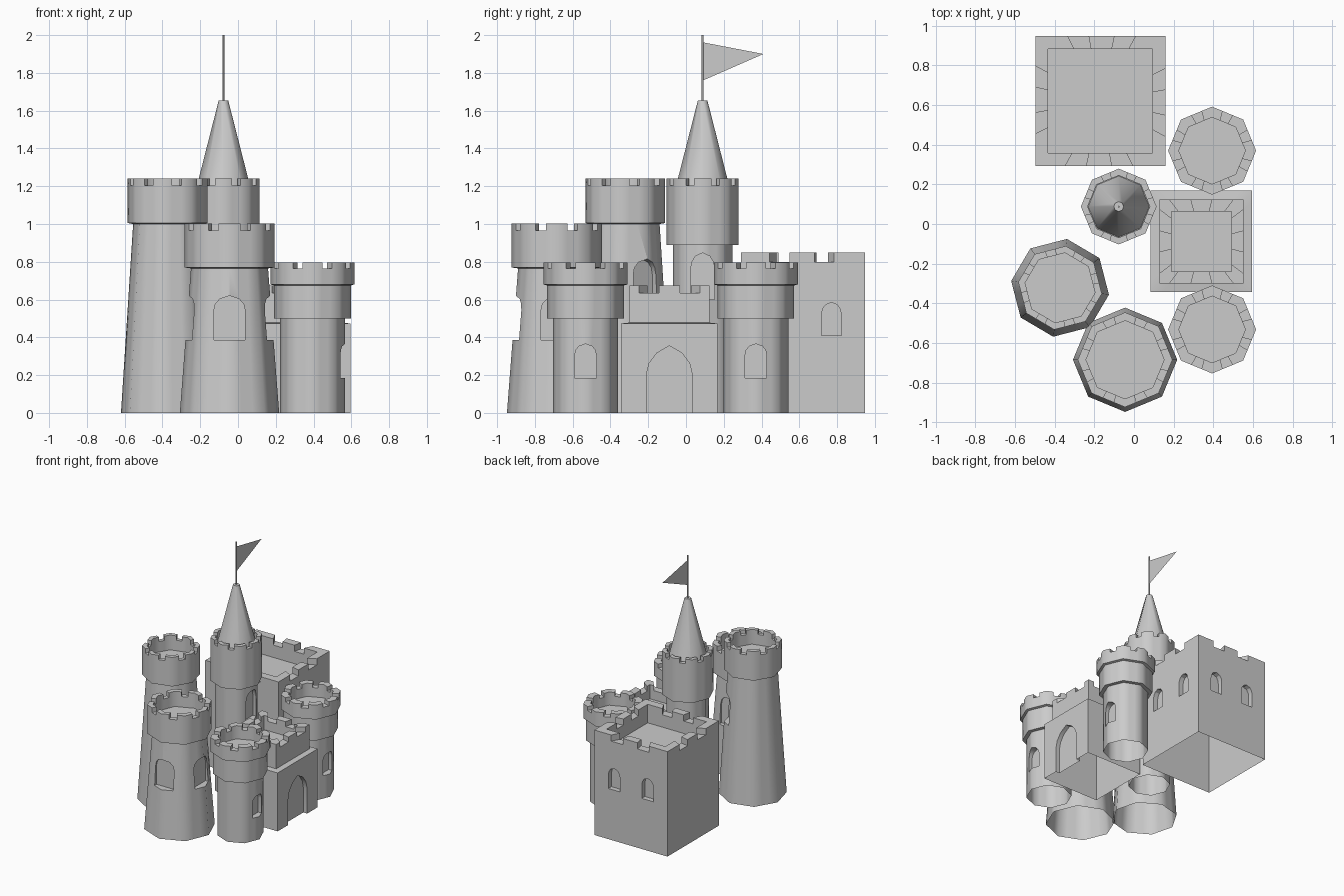
import bpy, bmesh
from math import cos, sin, pi, radians
from mathutils import Matrix, Vector

if "Cube" in bpy.data.objects:
    bpy.data.objects.remove(bpy.data.objects["Cube"])

OCT = ([0, .34, .66], [1, 0, 1])          # merlons wrap the corners, gaps mid-side


def finish(name, bm, angle=50):
    bmesh.ops.recalc_face_normals(bm, faces=bm.faces)
    me = bpy.data.meshes.new(name)
    bm.to_mesh(me)
    bm.free()
    ob = bpy.data.objects.new(name, me)
    bpy.context.collection.objects.link(ob)
    return ob


def select(ob):
    bpy.ops.object.select_all(action='DESELECT')
    ob.select_set(True)
    bpy.context.view_layer.objects.active = ob


def arch_cutter(x, y, ang, r0, r1, hw, z0, zs, z1, pointed):
    """Arch-shaped prism reaching from radius r0 to r1 in direction ang."""
    mid = [(.88, .4), (.55, .75)] if pointed else [(.9, .45), (.6, .8)]
    right = [(hw, z0), (hw, zs)] + [(hw * a, zs + (z1 - zs) * b) for a, b in mid]
    prof = right + [(0, z1)] + [(-a, b) for a, b in reversed(right)]
    bm = bmesh.new()
    m = Matrix.Translation((x, y, 0)) @ Matrix.Rotation(ang, 4, 'Z')
    f = bm.faces.new([bm.verts.new(m @ Vector((r0, a, b))) for a, b in prof])
    ext = bmesh.ops.extrude_face_region(bm, geom=[f], use_keep_orig=True)
    vs = [g for g in ext['geom'] if isinstance(g, bmesh.types.BMVert)]
    bmesh.ops.translate(bm, verts=vs, vec=m.to_3x3() @ Vector((r1 - r0, 0, 0)))
    ob = finish("cutter", bm)
    ob.hide_render = True
    return ob


def tower(name, x, y, n, rot, profile, merlon, pattern=OCT, windows=()):
    """profile: (radius, z) rings from the ground, over the parapet, to the floor.
    The last three are parapet outer top, parapet inner top, floor edge."""
    ts, flags = pattern
    bm = bmesh.new()
    rings = []
    for r, z in profile:
        ring = []
        for i in range(n):
            a, b = (Vector((cos(t), sin(t), 0)) * r for t in
                    (rot + 2 * pi * i / n, rot + 2 * pi * (i + 1) / n))
            ring += [bm.verts.new(a.lerp(b, t) + Vector((x, y, z))) for t in ts]
        rings.append(ring)
    tops = []
    N = n * len(ts)
    for k in range(len(rings) - 1):
        lo, hi = rings[k], rings[k + 1]
        for i in range(N):
            j = (i + 1) % N
            f = bm.faces.new((lo[i], lo[j], hi[j], hi[i]))
            if k == len(rings) - 3 and flags[i % len(ts)]:
                tops.append(f)
    bm.faces.new(rings[-1])
    bm.faces.new(rings[0][::-1])
    # raise merlons
    ext = bmesh.ops.extrude_face_region(bm, geom=tops)
    vs = [g for g in ext['geom'] if isinstance(g, bmesh.types.BMVert)]
    bmesh.ops.translate(bm, verts=vs, vec=(0, 0, merlon))
    bmesh.ops.delete(bm, geom=[f for f in tops if f.is_valid], context='FACES')
    ob = finish(name, bm)
    select(ob)
    # carve windows
    for cx, cy, ang, r0, r1, hw, z0, zs, z1, pointed in windows:
        cut = arch_cutter(cx, cy, ang, r0, r1, hw, z0, zs, z1, pointed)
        mod = ob.modifiers.new("cut", 'BOOLEAN')
        mod.operation, mod.solver, mod.object = 'DIFFERENCE', 'EXACT', cut
        bpy.ops.object.modifier_apply(modifier=mod.name)
        bpy.data.objects.remove(cut)
    # open underside
    bm = bmesh.new()
    bm.from_mesh(ob.data)
    under = [f for f in bm.faces if all(v.co.z < 1e-4 for v in f.verts)]
    bmesh.ops.delete(bm, geom=under, context='FACES')
    bm.to_mesh(ob.data)
    bm.free()
    bpy.ops.object.shade_smooth_by_angle(angle=radians(48 if n == 8 else 30))
    return ob


S = 2 ** .5

# square keep with two windows on the right and two on the back
kx, ky, kh = -.17, .62, .328
wins = []
for d in (-.15, .15):
    wins.append((kx, ky + d, 0, kh - .04, kh + .1, .052, .41, .52, .585, False))
    wins.append((kx + d, ky, pi / 2, kh - .04, kh + .1, .052, .41, .52, .585, False))
tower("keep", kx, ky, 4, pi / 4,
      [(kh * S, 0), (kh * S, .8), (.263 * S, .8), (.263 * S, .7)], .05,
      ([0, .23, .39, .59, .75], [1, 0, 1, 0, 1]), wins)

# gatehouse with stepped top and pointed doorway
gx, gy = .34, -.088
tower("gatehouse", gx, gy, 4, pi / 4,
      [(.256 * S, 0), (.256 * S, .473), (.212 * S, .478), (.212 * S, .635),
       (.152 * S, .635), (.152 * S, .56)], .04,
      ([0, .12, .37, .63, .88], [1, 0, 1, 0, 1]),
      [(gx, gy, 0, .222, .4, .122, -.05, .2, .355, True)])

# pair of gate towers
for side, ty in (("front", -.532), ("back", .37)):
    tower("gate_tower_" + side, .394, ty, 8, 0,
          [(.172, 0), (.172, .5), (.203, .5), (.203, .675), (.222, .68),
           (.222, .765), (.168, .765), (.168, .69)], .032,
          windows=[(.394, ty, 0, .12, .4, .057, .185, .305, .365, False)])

# tapered front tower, windows on four sides
fx, fy = -.045, -.685
tower("front_tower", fx, fy, 8, 0,
      [(.263, 0), (.204, .765), (.239, .77), (.239, .965), (.197, .965), (.197, .88)], .038,
      windows=[(fx, fy, i * pi / 2, .175, .4, .083, .385, .54, .62, False) for i in range(4)])

# tall tapered left tower, one window towards the courtyard
lx, ly, la = -.373, -.322, radians(-8)
tower("left_tower", lx, ly, 8, la,
      [(.249, 0), (.184, 1.0), (.213, 1.005), (.213, 1.205), (.178, 1.205), (.178, 1.12)], .035,
      windows=[(lx, ly, la + pi / 4, .14, .4, .075, .58, .73, .815, False)])

# central tower with spire
cx, cy = -.077, .088
tower("central_tower", cx, cy, 8, 0,
      [(.158, 0), (.158, .89), (.191, .89), (.191, 1.205), (.157, 1.205), (.157, 1.15)], .035,
      windows=[(cx, cy, 0, .105, .4, .063, .6, .76, .847, False)])


def cone(name, r1, r2, z0, z1):
    bm = bmesh.new()
    bmesh.ops.create_cone(bm, cap_ends=True, segments=8, radius1=r1, radius2=r2, depth=z1 - z0,
                          matrix=Matrix.Translation((cx, cy, (z0 + z1) / 2)))
    ob = finish(name, bm)
    select(ob)
    bpy.ops.object.shade_smooth_by_angle(angle=radians(48))


cone("spire", .154, .025, 1.15, 1.655)
cone("flag_pole", .005, .005, 1.65, 2.0)

# pennant
bm = bmesh.new()
bm.faces.new([bm.verts.new((cx, a, b)) for a, b in ((cy - .005, 1.757), (.41, 1.9), (cy - .005, 1.963))])
finish("pennant", bm)
